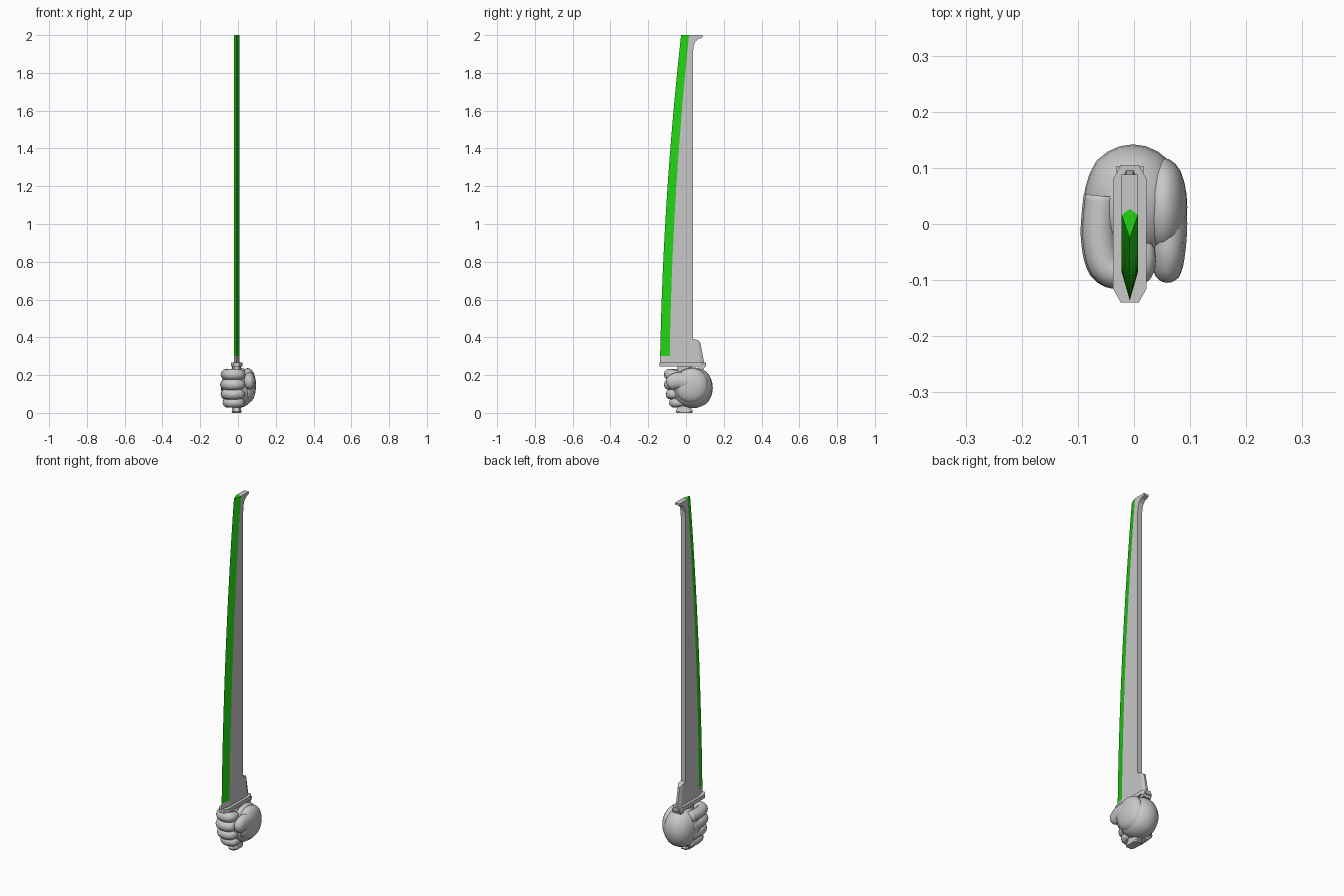
import bpy, bmesh, math
from mathutils import Vector

if "Cube" in bpy.data.objects:
    bpy.data.objects.remove(bpy.data.objects["Cube"])

CX = -0.0075      # centre plane of the sword
HALF = 0.0145     # half thickness of the blade


def material(name, rgb):
    m = bpy.data.materials.new(name)
    m.diffuse_color = (*rgb, 1)
    m.use_nodes = True
    m.node_tree.nodes["Principled BSDF"].inputs["Base Color"].default_value = m.diffuse_color
    return m


GREY = material("light grey", (0.58, 0.58, 0.58))
GREEN = material("bright green", (0.016, 0.66, 0.007))


def finish(name, bm, mat, smooth=False):
    bmesh.ops.recalc_face_normals(bm, faces=bm.faces)
    me = bpy.data.meshes.new(name)
    bm.to_mesh(me)
    bm.free()
    me.materials.append(mat)
    for p in me.polygons:
        p.use_smooth = smooth
    ob = bpy.data.objects.new(name, me)
    bpy.context.collection.objects.link(ob)
    return ob


def loft(name, rings, mat, smooth=False):
    """Skin a list of equal-length point rings and cap both ends."""
    bm = bmesh.new()
    vs = [[bm.verts.new(p) for p in r] for r in rings]
    n = len(rings[0])
    for a, b in zip(vs, vs[1:]):
        for i in range(n):
            j = (i + 1) % n
            bm.faces.new((a[i], a[j], b[j], b[i]))
    bm.faces.new(vs[0])
    bm.faces.new(vs[-1])
    return finish(name, bm, mat, smooth)


def side_plate(name, yz, half, mat):
    """Extrude a side-view outline across x."""
    return loft(name, [[(CX + s * half, y, z) for y, z in yz] for s in (-1, 1)], mat)


def octagon(y0, y1, half, tip, cut, z):
    """Stretched octagon in plan, narrowed to tip at both ends."""
    right = [(tip, y0), (half, y0 + cut), (half, y1 - cut), (tip, y1)]
    pts = right + [(-x, y) for x, y in reversed(right)]
    return [(CX + x, y, z) for x, y in pts]


# Curved cutting edge
def edge_y(z):
    t = max(0, (z - 0.3) / 1.7)
    return -0.137 + 0.0335 * t + 0.0775 * t * t


def inner_y(z):
    return edge_y(z) + 0.051 - 0.009 * max(0, (z - 0.3) / 1.7)


def wedge(z):
    e, i = edge_y(z), inner_y(z)
    return [(CX, e, z), (CX + HALF, i, z), (CX, i + 0.011, z), (CX - HALF, i, z)]


zs = [0.3 + 1.7 * k / 16 for k in range(17)]
loft("blade_edge", [wedge(z) for z in zs], GREEN)
loft("blade_edge_root", [wedge(z) for z in (0.255, 0.2999)], GREY)

# Blade body with the small hook at the tip of the spine
hook = [(0.088, 2.0), (0.088, 1.988), (0.063, 1.978), (0.047, 1.962), (0.039, 1.935)]
body = [(inner_y(0.3), 0.255)] + [(inner_y(z), z) for z in zs] + hook + [(0.037, 1.90), (0.037, 0.255)]
side_plate("blade_body", body, HALF, GREY)

# Heel block behind the blade root, narrowing to the back
heel = [[(CX - w, y, z0), (CX + w, y, z0), (CX + w, y2, z1), (CX - w, y2, z1)]
        for w, y, z0, y2, z1 in ((0.0145, 0.03, 0.255, 0.03, 0.395),
                                 (0.0145, 0.078, 0.255, 0.062, 0.385),
                                 (0.006, 0.098, 0.255, 0.076, 0.372))]
loft("blade_heel", heel, GREY)

# Guard, its drooping back end, grip and pommel
loft("guard", [octagon(-0.14, 0.105, 0.03, 0.016, 0.025, z) for z in (0.245, 0.267)], GREY)
side_plate("guard_back", [(0.06, 0.255), (0.103, 0.255), (0.094, 0.23), (0.07, 0.228)], 0.024, GREY)
loft("grip", [octagon(-0.045, 0.03, 0.022, 0.012, 0.015, z) for z in (0.02, 0.25)], GREY)
loft("pommel", [octagon(-0.055 + d, 0.037 - d, 0.026 - d / 3, 0.014, 0.018, z)
                for d, z in ((0.006, 0), (0, 0.008), (0.014, 0.035))], GREY)


# Fist parts
def blob(name, loc, rad, squash=0.0):
    bm = bmesh.new()
    bmesh.ops.create_uvsphere(bm, u_segments=24, v_segments=14, radius=1)
    for v in bm.verts:
        v.co *= 1 + squash * (1 - max(abs(c) for c in v.co))   # slightly boxy
        v.co = Vector(loc) + Vector(c * r for c, r in zip(v.co, rad))
    return finish(name, bm, GREY, True)


def digit(name, path, radii, flat=1.0):
    """Rounded tube along a smoothed path; flat scales its height."""
    P = [Vector(p) for p in path]
    rings, steps = [], 5
    samples = []
    for k in range(len(P) - 1):
        p0, p1, p2, p3 = P[max(k - 1, 0)], P[k], P[k + 1], P[min(k + 2, len(P) - 1)]
        for s in range(steps + (k == len(P) - 2)):
            t = s / steps
            c = 0.5 * (2 * p1 + (p2 - p0) * t + (2 * p0 - 5 * p1 + 4 * p2 - p3) * t * t
                       + (3 * p1 - p0 - 3 * p2 + p3) * t ** 3)
            samples.append((c, radii[k] * (1 - t) + radii[k + 1] * t))
    # rounded tip
    c, r = samples[-1]
    d = (c - samples[-2][0]).normalized()
    samples += [(c + d * r * math.sin(a), r * math.cos(a)) for a in (0.5, 0.95, 1.35)]
    for i, (c, r) in enumerate(samples):
        a, b = samples[max(i - 1, 0)][0], samples[min(i + 1, len(samples) - 1)][0]
        d = (b - a).normalized()
        side = d.cross(Vector((0, 0, 1))).normalized()
        up = side.cross(d)
        rings.append([c + side * r * math.cos(q) + up * r * flat * math.sin(q)
                      for q in (math.tau * j / 12 for j in range(12))])
    return loft(name, rings, GREY, True)


blob("palm", (-0.002, 0.035, 0.133), (0.088, 0.107, 0.108), 0.12)
blob("thumb_base", (0.052, 0.03, 0.145), (0.043, 0.088, 0.092), 0.1)

# Four fingers wrapped round the grip: height, front reach, left reach, radius
for name, z, front, left, r in (("index_finger", 0.203, -0.117, -0.092, 0.030),
                                ("middle_finger", 0.150, -0.117, -0.095, 0.030),
                                ("ring_finger", 0.099, -0.108, -0.092, 0.028),
                                ("little_finger", 0.054, -0.090, -0.082, 0.026)):
    x, y = left + r, front + r
    digit(name, [(x + 0.005, 0.05, z), (x, -0.02, z), (x + 0.012, y + 0.012, z),
                 (-0.02, y, z), (0.008, y + 0.008, z), (0.016, y + 0.035, z)],
          [r, r, r, r, r * 0.95, r * 0.75])

# Thumb along the right side
digit("thumb", [(0.055, 0.06, 0.15), (0.061, 0.0, 0.165), (0.061, -0.045, 0.17), (0.06, -0.076, 0.16)],
      [0.034, 0.034, 0.031, 0.027], 1.45)
